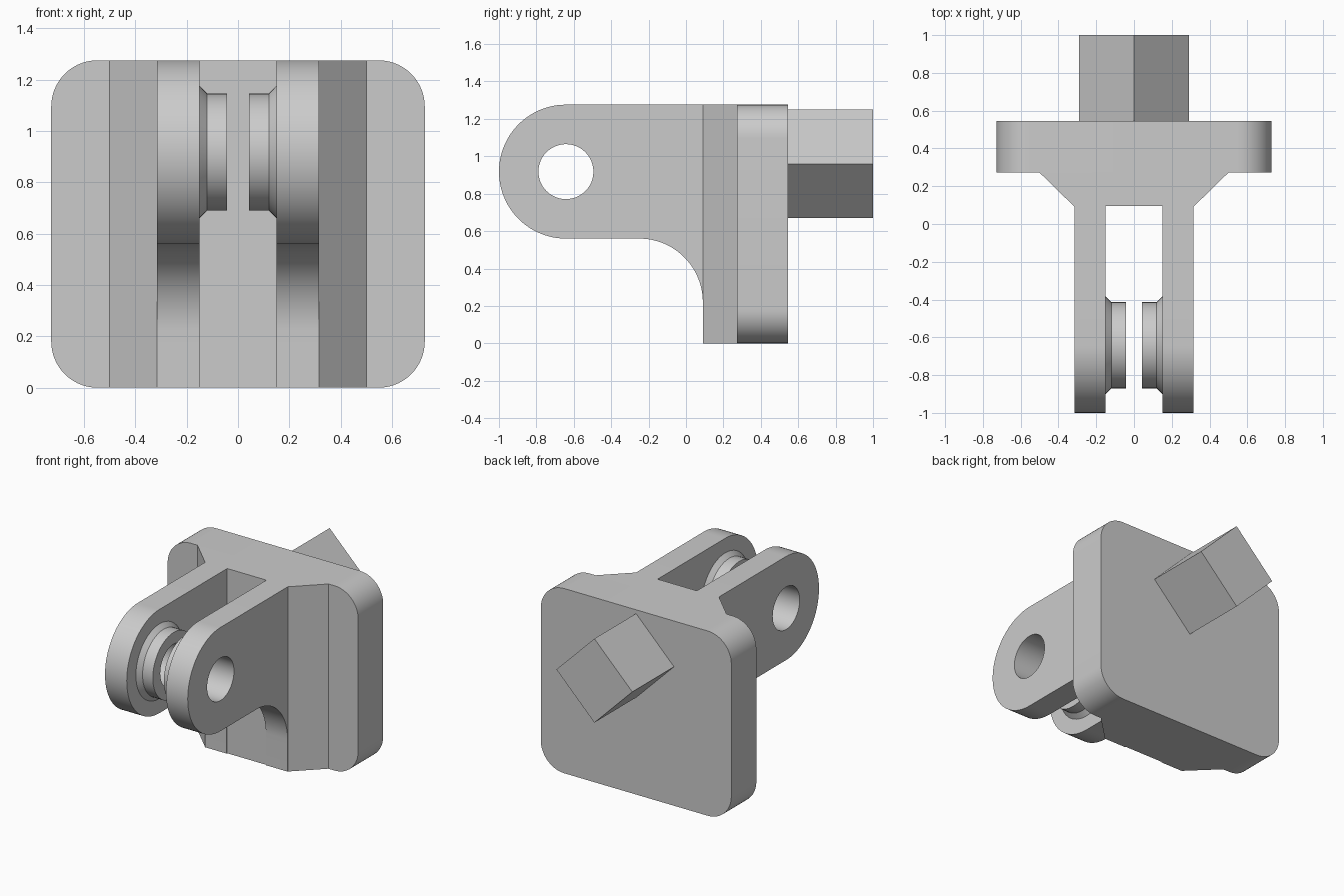
import bpy, bmesh, math
from mathutils import Vector

if "Cube" in bpy.data.objects:
    bpy.data.objects.remove(bpy.data.objects["Cube"])

GREY = bpy.data.materials.new("light grey")
GREY.diffuse_color = (0.6, 0.6, 0.6, 1)
GREY.use_nodes = True
GREY.node_tree.nodes["Principled BSDF"].inputs["Base Color"].default_value = GREY.diffuse_color

PIN_Y, PIN_Z = -0.642, 0.918      # pivot axis
HOLE_R, LUG_R = 0.147, 0.358
TOP = 1.276


def arc(cx, cy, r, a0, a1, n=24):
    return [(cx + r * math.cos(math.radians(a0 + (a1 - a0) * i / n)),
             cy + r * math.sin(math.radians(a0 + (a1 - a0) * i / n))) for i in range(n + 1)]


def finish(bm, name):
    bmesh.ops.recalc_face_normals(bm, faces=bm.faces)
    mesh = bpy.data.meshes.new(name)
    bm.to_mesh(mesh)
    bm.free()
    mesh.materials.append(GREY)
    ob = bpy.data.objects.new(name, mesh)
    bpy.context.collection.objects.link(ob)
    return ob


def prism(name, outline, place, direction):
    """Extrude a 2D outline; place maps (u, v) to 3D."""
    bm = bmesh.new()
    face = bm.faces.new([bm.verts.new(place(u, v)) for u, v in outline])
    ext = bmesh.ops.extrude_face_region(bm, geom=[face])
    bmesh.ops.translate(bm, vec=Vector(direction),
                        verts=[e for e in ext["geom"] if isinstance(e, bmesh.types.BMVert)])
    return finish(bm, name)


def smooth(ob):
    bpy.ops.object.select_all(action='DESELECT')
    ob.select_set(True)
    bpy.context.view_layer.objects.active = ob
    bpy.ops.object.shade_smooth_by_angle(angle=math.radians(30))


def cut(ob, tool, op):
    bpy.ops.object.select_all(action='DESELECT')
    ob.select_set(True)
    bpy.context.view_layer.objects.active = ob
    m = ob.modifiers.new("cut", 'BOOLEAN')
    m.operation, m.object, m.solver = op, tool, 'EXACT'
    bpy.ops.object.modifier_apply(modifier=m.name)
    bpy.data.objects.remove(tool)


# Clevis bracket: plan outline with two prongs, trimmed by the side outline
half = [(0.5, 0.272), (0.316, 0.092), (0.316, -1.1), (0.15, -1.1), (0.15, 0.096)]
plan = half + [(-x, y) for x, y in reversed(half)]
bracket = prism("clevis_bracket", plan, lambda u, v: (u, v, 0), (0, 0, TOP))
side = ([(0.5, TOP + 0.2), (PIN_Y, TOP + 0.2), (PIN_Y, PIN_Z + LUG_R)]
        + arc(PIN_Y, PIN_Z, LUG_R, 90, 270, 48)[1:]
        + arc(-0.25, 0.22, 0.34, 90, 0)
        + [(0.09, -0.2), (0.5, -0.2)])
cut(bracket, prism("side_trim", side, lambda u, v: (-0.8, u, v), (1.6, 0, 0)), 'INTERSECT')
cut(bracket, prism("pin_hole", arc(PIN_Y, PIN_Z, HOLE_R, 0, 360, 48)[:-1],
                   lambda u, v: (-0.8, u, v), (1.6, 0, 0)), 'DIFFERENCE')
smooth(bracket)

# Rounded mounting plate
W, R = 0.728, 0.18
corners = [(W - R, TOP - R, 0), (R - W, TOP - R, 90), (R - W, R, 180), (W - R, R, 270)]
outline = [p for x, z, a in corners for p in arc(x, z, R, a, a + 90, 14)]
plate = prism("mounting_plate", outline, lambda u, v: (u, 0.272, v), (0, 0.273, 0))
smooth(plate)

# Square peg on its corner
D = 0.29
prism("square_peg", [(D, 0.96), (0, 0.96 + D), (-D, 0.96), (0, 0.96 - D)],
      lambda u, v: (u, 0.545, v), (0, 0.455, 0))

# Ring bosses with a flared foot on the inner face of each lug
ring = [(0.15, HOLE_R), (0.15, 0.258), (0.12, 0.228), (0.042, 0.228), (0.042, HOLE_R)]
N = 48
for name, s in (("left_boss", -1), ("right_boss", 1)):
    bm = bmesh.new()
    loops = [[bm.verts.new((s * x, PIN_Y + r * math.cos(2 * math.pi * i / N),
                            PIN_Z + r * math.sin(2 * math.pi * i / N))) for i in range(N)]
             for x, r in ring]
    for k in range(len(loops)):
        a, b = loops[k], loops[(k + 1) % len(loops)]
        for i in range(N):
            j = (i + 1) % N
            bm.faces.new((a[i], a[j], b[j], b[i]))
    smooth(finish(bm, name))
